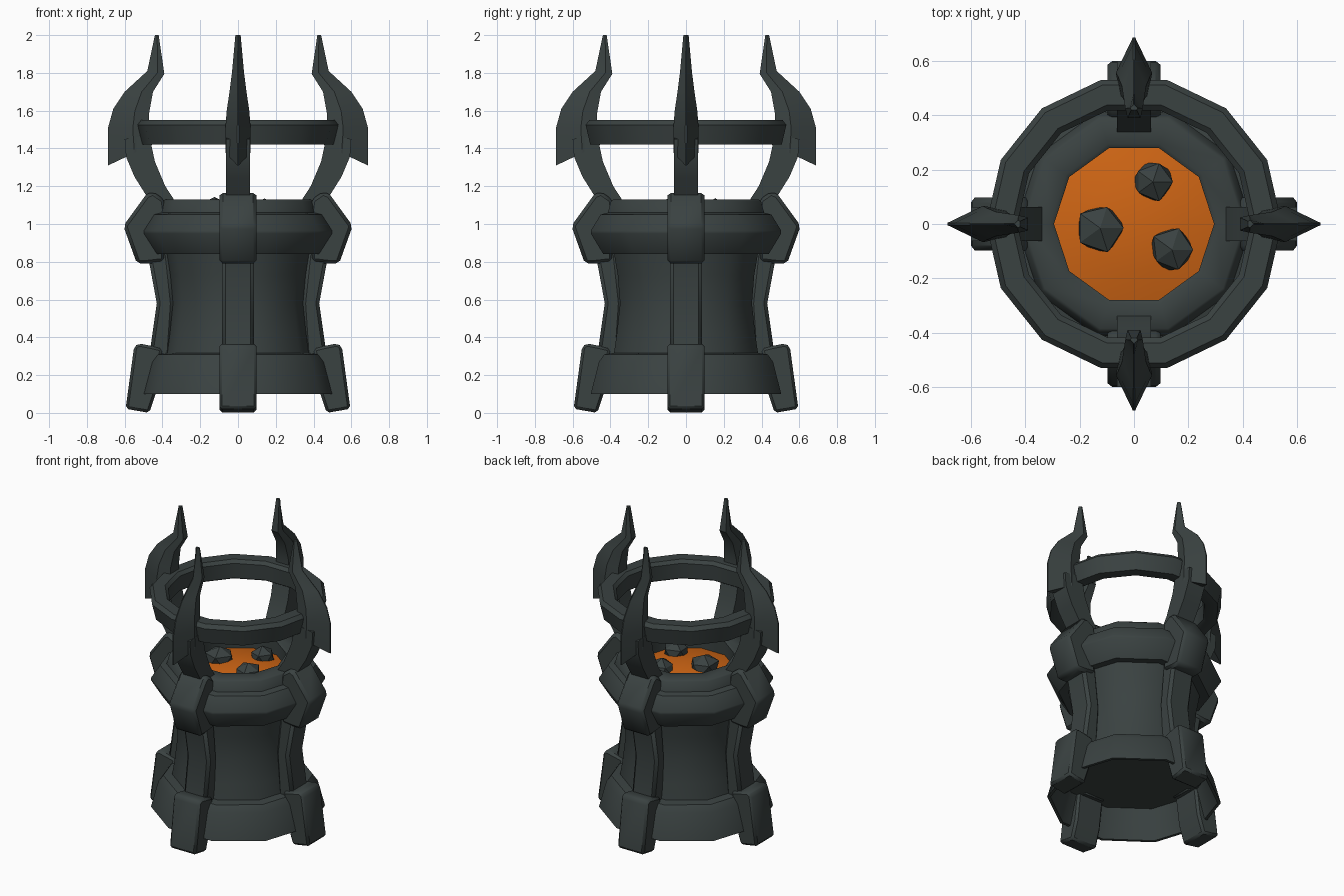
import bpy, bmesh, math, random
from mathutils import Vector

if "Cube" in bpy.data.objects:
    bpy.data.objects.remove(bpy.data.objects["Cube"])

random.seed(4)


def material(name, rgb):
    m = bpy.data.materials.new(name)
    m.diffuse_color = (*rgb, 1)
    m.use_nodes = True
    m.node_tree.nodes["Principled BSDF"].inputs["Base Color"].default_value = m.diffuse_color
    return m


IRON = material("dark_iron", (0.042, 0.054, 0.053))
EMBER = material("glowing_orange", (0.62, 0.13, 0.007))


def finish(name, bm, mat, angle=40, bevel=0, turns=(0,)):
    """Turn a bmesh into one object per quarter turn."""
    bmesh.ops.recalc_face_normals(bm, faces=bm.faces)
    if bevel:
        edges = [e for e in bm.edges if len(e.link_faces) == 2
                 and e.calc_face_angle() > math.radians(35)]
        bmesh.ops.bevel(bm, geom=edges, offset=bevel, segments=1,
                        affect='EDGES', clamp_overlap=True)
    me = bpy.data.meshes.new(name)
    bm.to_mesh(me)
    bm.free()
    me.materials.append(mat)
    for p in me.polygons:
        p.use_smooth = angle > 0
    if angle > 0:
        me.set_sharp_from_angle(angle=math.radians(angle))
    for t in turns:
        ob = bpy.data.objects.new(name if len(turns) == 1 else f"{name}_{t + 1}", me)
        ob.rotation_euler.z = t * math.pi / 2
        bpy.context.collection.objects.link(ob)


def lathe(name, profile, sides, mat, closed=False, angle=40):
    """Revolve (radius, height) points; radius 0 becomes a pole."""
    bm = bmesh.new()
    rings = []
    for r, z in profile:
        if r == 0:
            rings.append([bm.verts.new((0, 0, z))] * sides)
        else:
            rings.append([bm.verts.new((r * math.cos(a), r * math.sin(a), z))
                          for a in (2 * math.pi * i / sides for i in range(sides))])
    pairs = list(zip(rings, rings[1:]))
    if closed:
        pairs.append((rings[-1], rings[0]))
    for a, b in pairs:
        for i in range(sides):
            j = (i + 1) % sides
            bm.faces.new(dict.fromkeys((a[i], a[j], b[j], b[i])))
    finish(name, bm, mat, angle)


def loft(name, sections, mat, bevel=0, angle=40, turns=range(4)):
    """Skin equal-sized closed cross-sections and cap the ends."""
    bm = bmesh.new()
    rows = [[bm.verts.new(p) for p in s] for s in sections]
    n = len(rows[0])
    for a, b in zip(rows, rows[1:]):
        for i in range(n):
            bm.faces.new((a[i], a[(i + 1) % n], b[(i + 1) % n], b[i]))
    bm.faces.new(rows[0])
    bm.faces.new(rows[-1])
    finish(name, bm, mat, angle, bevel, turns)


def prism(name, pts, w, bevel):
    loft(name, [[(r, s * w, z) for r, z in pts] for s in (-1, 1)], IRON, bevel)


# Ten-sided pot: hollow flared base, waisted body, thick rim
lathe("base_skirt", [(0, .29), (.45, .29), (.51, .10), (.53, .10), (.485, .27),
                     (.455, .31), (.38, .32)], 10, IRON)
lathe("pot_body", [(.405, .29), (.385, .42), (.367, .58), (.38, .73), (.405, .87)], 10, IRON)
lathe("pot_rim", [(.38, .85), (.46, .84), (.53, .95), (.53, .965), (.475, 1.05),
                  (.435, 1.06), (.418, 1.12), (.405, 1.13), (.31, 1.13),
                  (.295, 1.12), (.295, 1.0)], 10, IRON)

# Glowing ember bed with three rocks
lathe("ember_bed", [(.30, 1.03), (.18, 1.06), (0, 1.075)], 10, EMBER)
for k, (x, y, r) in enumerate([(-.125, -.015, .098), (.07, .155, .08), (.14, -.095, .088)]):
    bm = bmesh.new()
    bmesh.ops.create_icosphere(bm, subdivisions=1, radius=r)
    for v in bm.verts:
        v.co *= random.uniform(.88, 1.08)
        v.co.z *= .85
        v.co += Vector((x, y, 1.065))
    finish(f"rock_{k + 1}", bm, IRON, angle=0)

# Four legs: foot, waisted strut and top clamp
prism("foot", [(.47, 0), (.595, .022), (.55, .35), (.525, .368), (.46, .355),
               (.40, .34), (.43, .12)], .098, .014)
prism("leg_strut", [(.36, .28), (.47, .30), (.43, .58), (.478, .84), (.37, .86),
                    (.34, .58)], .085, .018)
prism("leg_clamp", [(.39, .80), (.475, .79), (.535, .79), (.607, .99), (.487, 1.155),
                    (.45, 1.172), (.39, 1.13), (.37, 1.0)], .098, .018)

# Horn stems: curved square bars rising out of the rim
stem = [((.32, 1.06), (.44, 1.06)), ((.333, 1.12), (.485, 1.15)),
        ((.385, 1.20), (.548, 1.25)), ((.44, 1.33), (.593, 1.357)),
        ((.47, 1.47), (.60, 1.45))]
loft("horn_stem", [[(i[0], -.063, i[1]), (o[0], -.063, o[1]),
                    (o[0], .063, o[1]), (i[0], .063, i[1])] for i, o in stem], IRON)

# Horn blades: ridged outer edge, barb below, narrow tip above
blade = [((.455, 1.42), (.688, 1.31), .065), ((.47, 1.50), (.688, 1.51), .067),
         ((.47, 1.59), (.66, 1.61), .06), ((.45, 1.70), (.60, 1.70), .045),
         ((.39, 1.795), (.48, 1.81), .032), ((.42, 2.0), (.44, 2.0), .014)]
sections = []
for i, o, w in blade:
    i, o = Vector((i[0], 0, i[1])), Vector((o[0], 0, o[1]))
    m = i.lerp(o, .4)
    side = Vector((0, w, 0))
    sections.append([i - side * .75, m - side, o - side * .06,
                     o + side * .06, m + side, i + side * .75])
loft("horn_blade", sections, IRON, angle=30)

# Fourteen-sided hoop joining the horns
lathe("hoop", [(.52, 1.42), (.545, 1.525), (.525, 1.55), (.45, 1.55),
               (.43, 1.53), (.435, 1.43), (.45, 1.42)], 14, IRON, closed=True)
